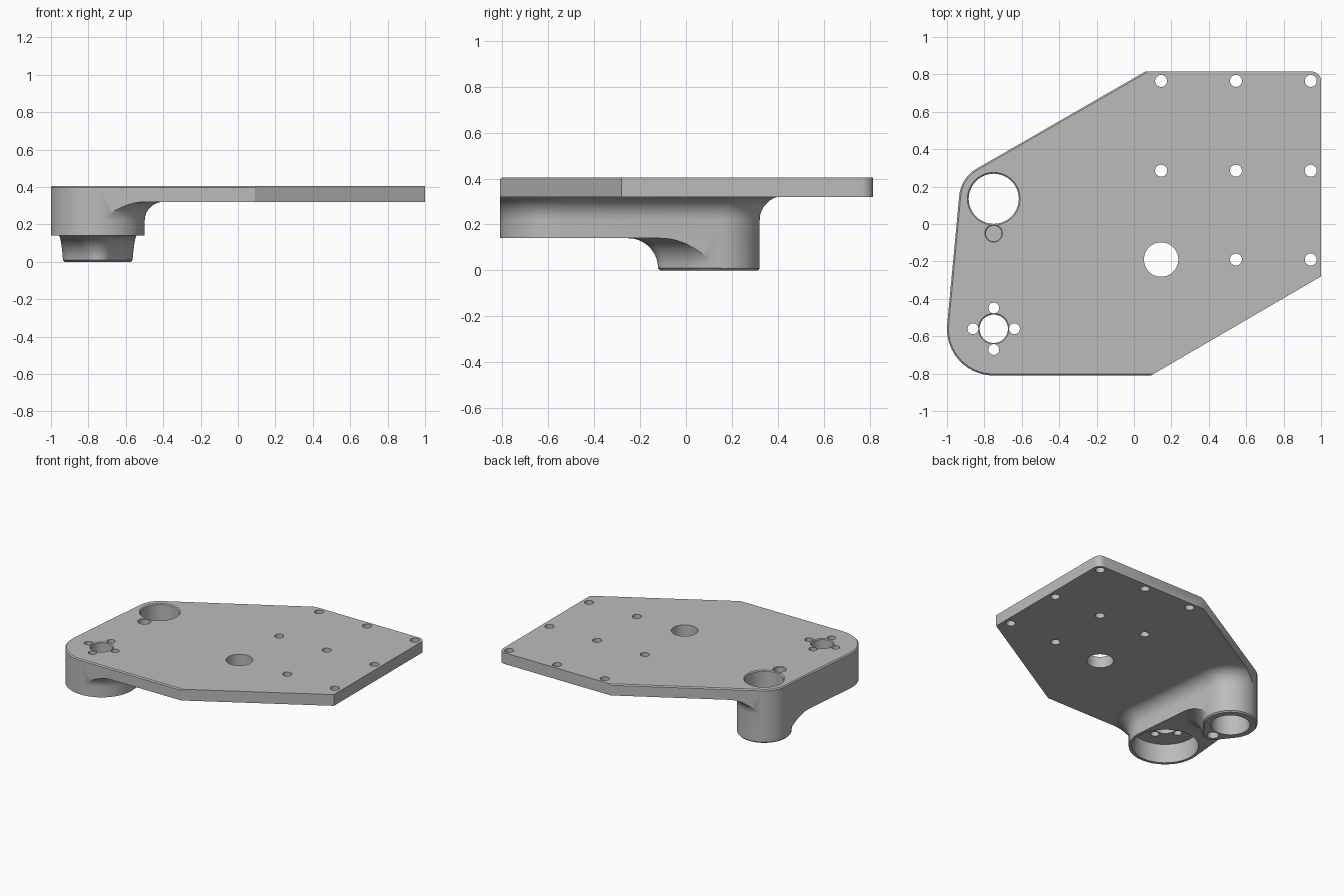
import bpy, bmesh
from math import sin, cos, asin, radians, pi

cube = bpy.data.objects.get("Cube")
if cube:
    bpy.data.objects.remove(cube, do_unlink=True)

PX = -0.75                      # x of the mounting column
BIG, SMALL, LUG = (-0.56, 0.25), (0.135, 0.185), (-0.05, 0.07)   # (y, radius)
TOP, PLATE_Z, BLOCK_Z = 0.405, 0.32, 0.14

grey = bpy.data.materials.new("machined_grey")
grey.use_nodes = True
grey.diffuse_color = (0.5, 0.5, 0.5, 1)
grey.node_tree.nodes["Principled BSDF"].inputs["Base Color"].default_value = (0.5, 0.5, 0.5, 1)


def arc(x, y, r, a0, a1, n=32):
    return [(x + r * cos(a0 + (a1 - a0) * i / n), y + r * sin(a0 + (a1 - a0) * i / n))
            for i in range(n + 1)]


def circle(x, y, r, n=48):
    return arc(x, y, r, 0, 2 * pi, n)[:-1]


def slot(upper, lower, d=0.0):
    """Tapered slot around two circles on the column, grown by d."""
    a = asin((lower[1] - upper[1]) / (upper[0] - lower[0]))
    return (arc(PX, upper[0], upper[1] + d, a, pi - a)
            + arc(PX, lower[0], lower[1] + d, pi - a, 2 * pi + a))


def outline(e=0.0):
    """Plate outline; e insets the left, front and slanted back edges."""
    a = asin((BIG[1] - SMALL[1]) / (SMALL[0] - BIG[0]))
    pts = arc(0.95, 0.765, 0.05, 0, pi / 2, 10)
    pts += [(0.06 + 2 * e, 0.815)]
    pts += arc(PX, SMALL[0], SMALL[1] - e, radians(120), pi - a)
    pts += arc(PX, BIG[0], BIG[1] - e, pi - a, 1.5 * pi)
    return pts + [(0.09 + 1.72 * e, -0.81 + e), (1, -0.28)]


def loft(name, solids):
    """Each solid is a list of (outline, z) rings, bottom to top."""
    bm = bmesh.new()
    for rings in solids:
        loops = [[bm.verts.new((x, y, z)) for x, y in pts] for pts, z in rings]
        bm.faces.new(loops[0][::-1])
        bm.faces.new(loops[-1])
        for lo, hi in zip(loops, loops[1:]):
            for i in range(len(lo)):
                j = (i + 1) % len(lo)
                bm.faces.new((lo[i], lo[j], hi[j], hi[i]))
    bmesh.ops.recalc_face_normals(bm, faces=bm.faces)
    mesh = bpy.data.meshes.new(name)
    bm.to_mesh(mesh)
    bm.free()
    mesh.materials.append(grey)
    ob = bpy.data.objects.new(name, mesh)
    bpy.context.collection.objects.link(ob)
    return ob


def combine(ob, tool, operation):
    tool.hide_render = True
    mod = ob.modifiers.new(operation, "BOOLEAN")
    mod.operation, mod.solver, mod.object = operation, "EXACT", tool
    bpy.context.view_layer.objects.active = ob
    bpy.ops.object.modifier_apply(modifier=mod.name)
    bpy.data.objects.remove(tool, do_unlink=True)


def flare(upper, lower, d, radius, ceiling, steps=12):
    """Rings that sweep a fillet outward up to a flat ceiling."""
    rings = []
    for i in range(steps + 1):
        t = pi / 2 * i / steps
        rings.append((slot(upper, lower, d + radius * (1 - cos(t))),
                      ceiling - radius + radius * sin(t)))
    return rings + [(slot(upper, lower, 3), ceiling), (slot(upper, lower, 3), 0.7)]


def hole(x, y, r, z0=-0.3, z1=0.6, chamfer=0.0):
    if chamfer:
        return [(circle(x, y, r), z0), (circle(x, y, r), TOP - chamfer),
                (circle(x, y, r + chamfer), TOP), (circle(x, y, r + chamfer), z1)]
    return [(circle(x, y, r), z0), (circle(x, y, r), z1)]


# Solid column with the plate outline and a chamfered top
body = loft("mounting_plate", [[(outline(), -0.1), (outline(), TOP - 0.008),
                                (outline(0.008), TOP)]])

# Block under the plate, blending into its underside
block = [(slot(SMALL, BIG, 0.001), -0.2)] + flare(SMALL, BIG, 0.001, 0.1, PLATE_Z)
combine(body, loft("block_shape", [block]), "INTERSECT")

# Lower boss with a chamfered foot, blending into the block
boss = [(slot(SMALL, LUG, -0.008), 0)] + flare(SMALL, LUG, 0.002, 0.13, BLOCK_Z)
combine(body, loft("boss_shape", [boss]), "INTERSECT")

# Round pocket in the underside of the block
combine(body, loft("pocket_cutter", [hole(PX, BIG[0], 0.228, -0.3, 0.285)]), "DIFFERENCE")

# Plate holes, bearing bore, shaft hole with its screw ring, pin holes
holes = [hole(x, y, 0.032) for x in (0.145, 0.545, 0.945) for y in (0.765, 0.285, -0.19)
         if (x, y) != (0.145, -0.19)]
holes += [hole(0.145, -0.19, 0.092),
          hole(PX, SMALL[0], 0.134, chamfer=0.007),
          hole(PX, BIG[0], 0.076, chamfer=0.006),
          hole(PX, LUG[0], 0.042, 0.28, 0.6, 0.005),
          hole(PX, LUG[0], 0.04, -0.3, 0.12)]
holes += [hole(PX + 0.111 * cos(k * pi / 2), BIG[0] + 0.111 * sin(k * pi / 2), 0.029)
          for k in range(4)]
for h in holes:
    combine(body, loft("hole_cutter", [h]), "DIFFERENCE")

# Smooth curved walls, crisp machined edges
bpy.ops.object.select_all(action="DESELECT")
body.select_set(True)
bpy.context.view_layer.objects.active = body
bpy.ops.object.shade_smooth_by_angle(angle=radians(30))
